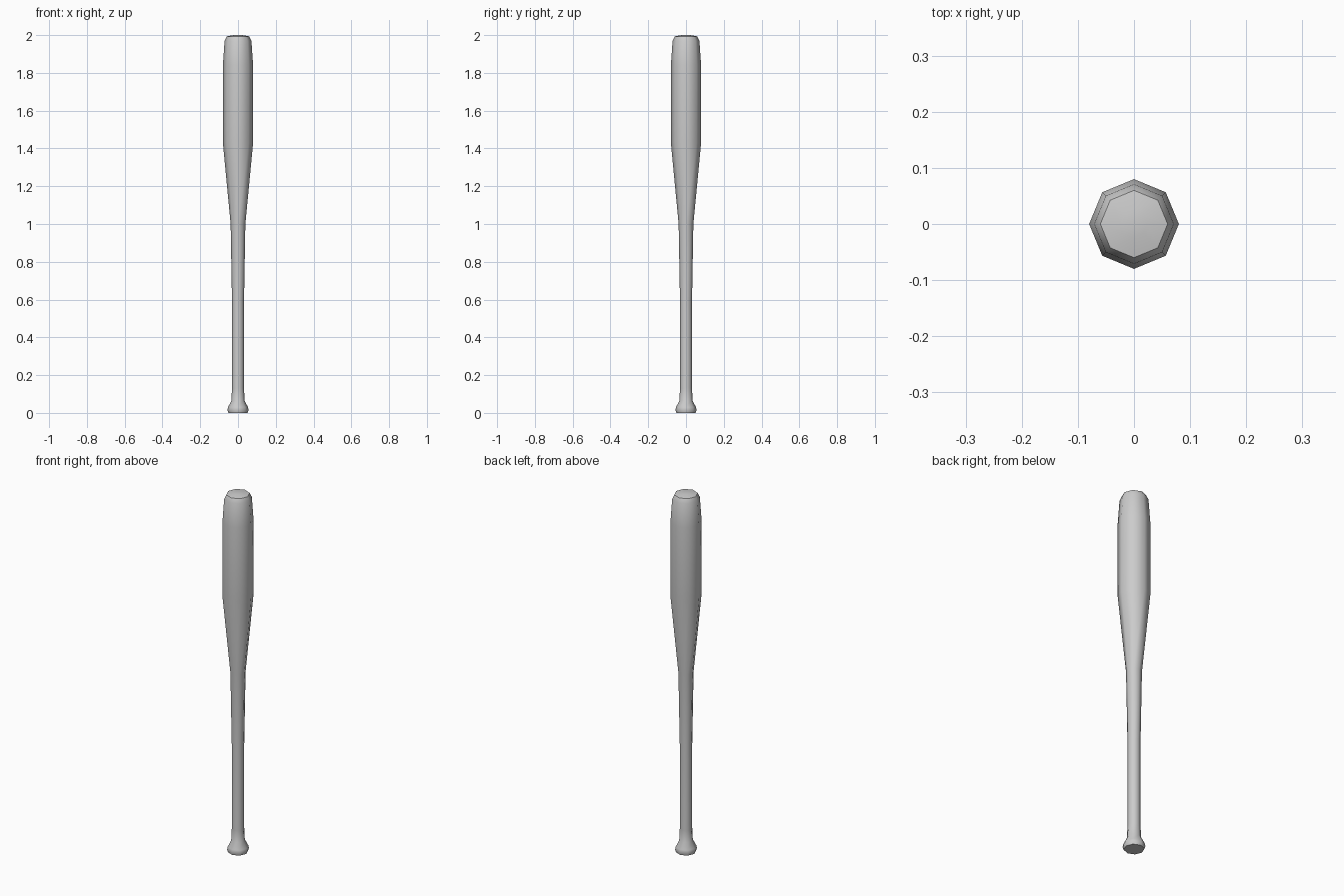
import bpy, bmesh, math

if "Cube" in bpy.data.objects:
    bpy.data.objects.remove(bpy.data.objects["Cube"])

SIDES = 8


def lathe(name, profile):
    """Revolve (radius, height) points into a capped eight-sided solid."""
    bm = bmesh.new()
    rings = []
    for r, z in profile:
        rings.append([bm.verts.new((r * math.cos(math.tau * i / SIDES),
                                    r * math.sin(math.tau * i / SIDES), z))
                      for i in range(SIDES)])
    for low, high in zip(rings, rings[1:]):
        for i in range(SIDES):
            j = (i + 1) % SIDES
            bm.faces.new((low[i], low[j], high[j], high[i]))
    bm.faces.new(rings[0][::-1])
    bm.faces.new(rings[-1])
    mesh = bpy.data.meshes.new(name)
    bm.to_mesh(mesh)
    bm.free()
    obj = bpy.data.objects.new(name, mesh)
    bpy.context.collection.objects.link(obj)
    bpy.context.view_layer.objects.active = obj
    obj.select_set(True)
    bpy.ops.object.shade_smooth_by_angle(angle=math.radians(50))
    return obj


# Knob, slim grip, taper, barrel and rounded tip in one profile
lathe("bat", [
    (0.051, 0.0), (0.056, 0.015), (0.053, 0.03), (0.035, 0.065),
    (0.032, 0.13), (0.032, 0.60), (0.039, 1.0),
    (0.08, 1.43), (0.08, 1.84), (0.071, 1.97),
    (0.06, 1.993), (0.024, 2.0),
])
